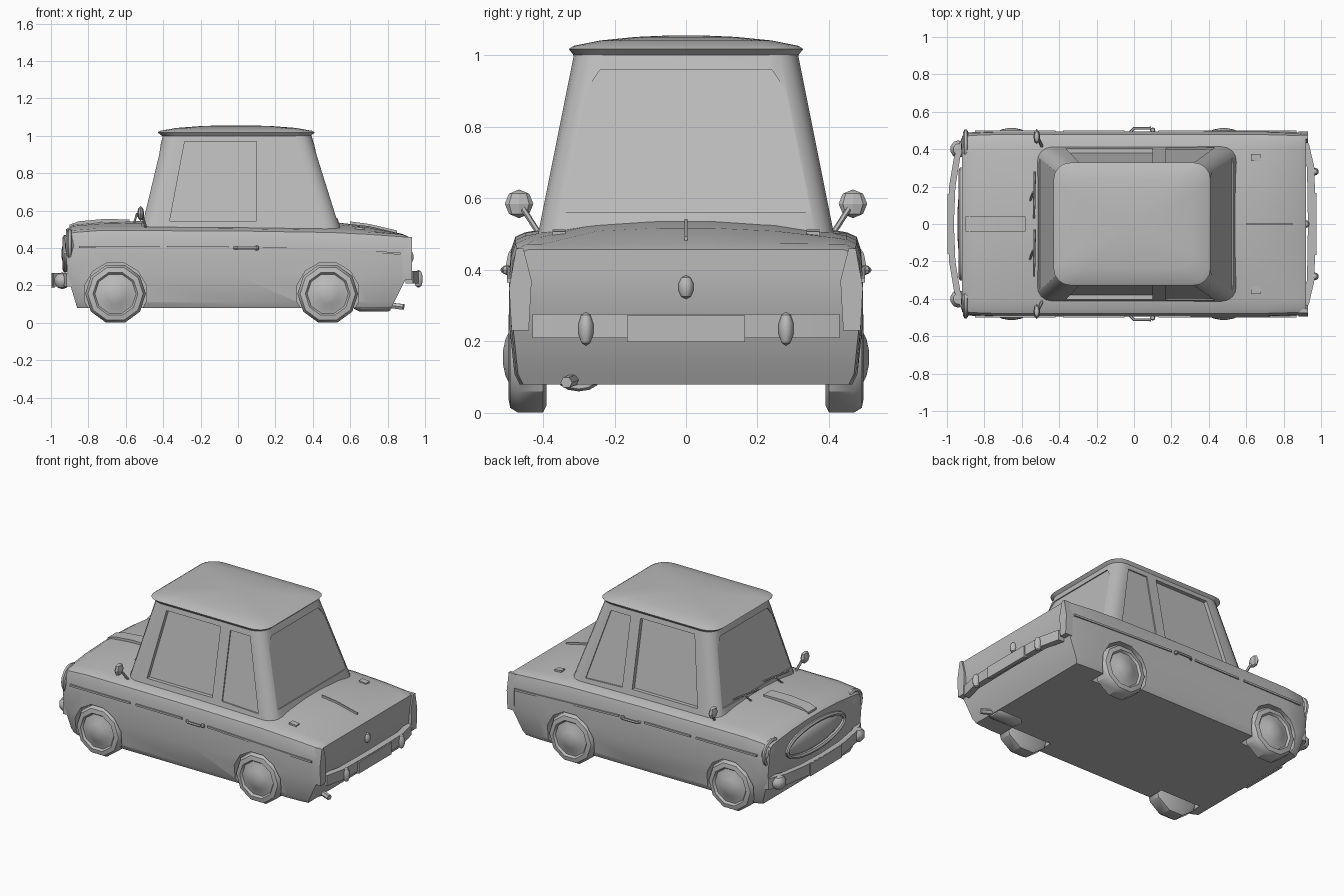
import bpy, bmesh, math
from mathutils import Vector

cube = bpy.data.objects.get("Cube")
if cube:
    bpy.data.objects.remove(cube, do_unlink=True)

grey = bpy.data.materials.new("plain grey")
grey.use_nodes = True
grey.diffuse_color = (0.5, 0.5, 0.5, 1)
grey.node_tree.nodes["Principled BSDF"].inputs["Base Color"].default_value = (0.5, 0.5, 0.5, 1)
parts = []


def loft(name, rings):
    """Skin a list of equal rings and close both ends with strips of quads."""
    bm = bmesh.new()
    rows = [[bm.verts.new(p) for p in ring] for ring in rings]
    n = len(rows[0])
    for a, b in zip(rows, rows[1:]):
        for i in range(n):
            j = (i + 1) % n
            bm.faces.new((a[i], a[j], b[j], b[i]))
    for row in (rows[0], rows[-1]):
        for i in range(n // 2 - 1):
            bm.faces.new((row[i], row[i + 1], row[n - 2 - i], row[n - 1 - i]))
    bmesh.ops.recalc_face_normals(bm, faces=bm.faces)
    mesh = bpy.data.meshes.new(name)
    bm.to_mesh(mesh)
    bm.free()
    mesh.materials.append(grey)
    ob = bpy.data.objects.new(name, mesh)
    bpy.context.collection.objects.link(ob)
    parts.append(ob)
    return ob


def bar(name, path, u, v):
    """Rectangular section, half sizes u and v, along a path."""
    u, v = Vector(u), Vector(v)
    return loft(name, [[Vector(p) + a * u + b * v for a, b in ((-1, -1), (1, -1), (1, 1), (-1, 1))]
                       for p in path])


def ball(name, centre, size, seg=16):
    bpy.ops.mesh.primitive_uv_sphere_add(segments=seg, ring_count=seg // 2, radius=1, location=centre)
    ob = bpy.context.object
    ob.name = name
    ob.scale = size
    ob.data.materials.append(grey)
    parts.append(ob)


def tube(name, path, radius, closed=False):
    curve = bpy.data.curves.new(name, "CURVE")
    curve.dimensions = "3D"
    curve.bevel_depth = radius
    curve.bevel_resolution = 1
    curve.use_fill_caps = True
    spline = curve.splines.new("POLY")
    spline.points.add(len(path) - 1)
    for pt, p in zip(spline.points, path):
        pt.co = (*p, 1)
    spline.use_cyclic_u = closed
    ob = bpy.data.objects.new(name, curve)
    bpy.context.collection.objects.link(ob)
    bpy.ops.object.select_all(action="DESELECT")
    ob.select_set(True)
    bpy.context.view_layer.objects.active = ob
    bpy.ops.object.convert(target="MESH")
    ob = bpy.context.object
    ob.data.materials.clear()
    ob.data.materials.append(grey)
    parts.append(ob)


def cut(target, cutter):
    mod = target.modifiers.new("cut", "BOOLEAN")
    mod.operation, mod.solver, mod.object = "DIFFERENCE", "EXACT", cutter
    bpy.context.view_layer.objects.active = target
    bpy.ops.object.modifier_apply(modifier=mod.name)
    parts.remove(cutter)
    bpy.data.objects.remove(cutter, do_unlink=True)


def disc(x, y, z, r, n):
    """Ring in the xz plane."""
    return [(x + r * math.sin(math.tau * (i + .5) / n), y, z + r * math.cos(math.tau * (i + .5) / n))
            for i in range(n)]


def oval(x, y, z, ry, rz, n=24):
    """Ring in the yz plane."""
    return [(x, y + ry * math.cos(math.tau * i / n), z + rz * math.sin(math.tau * i / n)) for i in range(n)]


def rounded(x0, x1, hy, r, z, k=4):
    """Rounded rectangle in the xy plane."""
    ring = []
    for c, (x, y) in enumerate(((x1 - r, hy - r), (x0 + r, hy - r), (x0 + r, r - hy), (x1 - r, r - hy))):
        for i in range(k + 1):
            a = (c + i / k) * math.pi / 2
            ring.append((x + r * math.cos(a), y + r * math.sin(a), z))
    return ring


# Lower body: station x, half width, shoulder height, centre height
def section(x, w, zt, zc):
    rise = zc - zt
    half = [(.35, .08), (.94, .08), (.97, .11), (1, .25), (1, .37), (.99, zt - .05), (.965, zt - .012),
            (.91, zt), (.82, zt + rise * .2), (.5, zt + rise * .75), (.15, zc)]
    ring = []
    for f, z in half:
        tuck = max(0, (.28 - z) / .2) if abs(x) > .85 else 0
        ring.append((x + (.06 if x < 0 else -.1) * tuck, f * w, z))
    return ring + [(px, -py, pz) for px, py, pz in reversed(ring)]


stations = [(-.92, .47, .47, .50), (-.88, .49, .495, .525), (-.75, .495, .505, .537), (-.5, .495, .505, .545),
            (0, .495, .503, .54), (.5, .495, .495, .54), (.7, .495, .485, .517), (.88, .49, .472, .475),
            (.92, .485, .457, .457)]
body = loft("body", [section(*s) for s in stations])

# Wheels and arches
tyre = [(.39, .14), (.4, .162), (.47, .162), (.492, .148), (.497, .12), (.484, .11), (.49, .085),
        (.505, .055), (.512, .02)]
for s in (-1, 1):
    for x, place in ((-.655, "front"), (.48, "rear")):
        cut(body, loft("arch_cutter", [disc(x, s * y, .157, .17, 12) for y in (.36, .6)]))
        loft(place + "_wheel", [disc(x, s * y, .155, r, 10) for y, r in tyre])


# Cabin with sloping sides
def lerp(a, b):
    return lambda z: a + (b - a) * (z - .47) / .54


side, front, rear = lerp(.42, .312), lerp(-.53, -.4), lerp(.56, .39)
cabin = loft("cabin", [rounded(front(z), rear(z), side(z), .08, z) for z in (.47, 1.01)])

# Recessed windows
door_glass = [(-.365, .545), (.1, .545), (.1, .97), (-.285, .97)]
quarter_glass = [(.17, .54), (.43, .53), (.31, .965), (.17, .965)]
end_glass = [(-.35, .56), (.35, .56), (.28, .9), (.24, .96), (-.24, .96), (-.28, .9)]
for s in (-1, 1):
    for pts, depth in ((door_glass, .025), (quarter_glass, .008)):
        cut(cabin, loft("window_cutter", [[(x, s * (side(z) + d), z) for x, z in pts] for d in (-depth, .05)]))
for edge, s in ((front, -1), (rear, 1)):
    cut(cabin, loft("screen_cutter", [[(edge(z) + s * d, y, z) for y, z in end_glass] for d in (-.007, .05)]))

# Roof with a small overhanging lip
loft("roof", [rounded(*r) for r in ((-.4, .385, .31, .08, .995), (-.43, .41, .328, .09, 1.018),
                                    (-.415, .395, .315, .09, 1.027), (-.33, .31, .24, .08, 1.042),
                                    (-.2, .18, .14, .06, 1.052), (-.08, .06, .05, .03, 1.056))])

# Nose: oval grille, bonnet ridge, wipers
ball("grille", (-.9, 0, .37), (.045, .28, .08), 24)
tube("grille_surround", oval(-.923, 0, .37, .29, .088), .014, True)
bar("bonnet_ridge", [(-.9, 0, .517), (-.85, 0, .535), (-.72, 0, .547), (-.58, 0, .545)], (0, .04, 0), (0, 0, .008))
for y in (-.28, .03):
    tube("wiper_blade", [(-.535, y, .57), (-.53, y + .25, .6)], .006)
    tube("wiper_arm", [(-.56, y + .08, .52), (-.54, y + .14, .585)], .006)

# Bumpers and number plates
nose = [(-.9, -.47), (-.945, -.36), (-.972, -.2), (-.98, 0), (-.972, .2), (-.945, .36), (-.9, .47)]
bar("front_bumper", [(x, y, .23) for x, y in nose], (.017, 0, 0), (0, 0, .036))
bar("front_plate", [(-.99, -.16, .225), (-.99, .16, .225)], (.008, 0, 0), (0, 0, .04))
tail = [(.915, -.43), (.945, -.3), (.95, 0), (.945, .3), (.915, .43)]
bar("rear_bumper", [(x, y, .243) for x, y in tail], (.02, 0, 0), (0, 0, .033))
bar("rear_plate", [(.965, -.165, .235), (.965, .165, .235)], (.012, 0, 0), (0, 0, .037))

# Paired fittings
lamp = [(.44, .23), (.488, .23), (.495, .35), (.475, .46), (.455, .46), (.432, .37)]
for s in (-1, 1):
    ball("headlamp", (-.89, s * .415, .412), (.035, .078, .078))
    tube("headlamp_rim", oval(-.9, s * .415, .412, .078, .078, 16), .013, True)
    ball("front_overrider", (-.94, s * .4, .225), (.045, .05, .045), 10)
    ball("rear_overrider", (.965, s * .28, .235), (.025, .022, .048), 10)
    loft("tail_lamp", [[(x, s * y, z) for y, z in lamp] for x in (.88, .93)])
    bar("boot_hinge", [(.625, s * .355, .503), (.675, s * .355, .497)], (0, .018, 0), (0, 0, .01))
    tube("mirror_stalk", [(-.49, s * .41, .5), (-.51, s * .455, .57)], .008)
    ball("mirror", (-.52, s * .467, .585), (.018, .04, .04), 8)
    tube("door_handle", [(-.02, s * .49, .4), (0, s * .512, .4), (.09, s * .512, .4)], .008)
    ball("handle_button", (.1, s * .502, .4), (.014, .014, .014), 8)
    for a, b in ((-.85, -.42), (-.38, -.05), (.13, .87)):
        path = [(x, s * .493, .406 - max(0, x) * .04) for x in (a, b)]
        bar("side_trim", path, (0, .008, 0), (0, 0, .006))

# Boot strip, lock and exhaust
bar("boot_strip", [(.6, 0, .535), (.7, 0, .522), (.85, 0, .487)], (0, .004, 0), (0, 0, .007))
ball("boot_lock", (.92, 0, .352), (.02, .022, .033), 10)
loft("silencer", [oval(x, -.3, .095, ry, rz, 12) for x, ry, rz in ((.62, .03, .02), (.65, .06, .035),
                                                                 (.8, .06, .035), (.815, .05, .028))])
tube("tailpipe", [(.8, -.31, .095), (.885, -.335, .085)], .017)

# Smooth shading with crisp edges
bpy.ops.object.select_all(action="DESELECT")
for ob in parts:
    ob.select_set(True)
bpy.context.view_layer.objects.active = body
bpy.ops.object.shade_smooth_by_angle(angle=math.radians(35))
